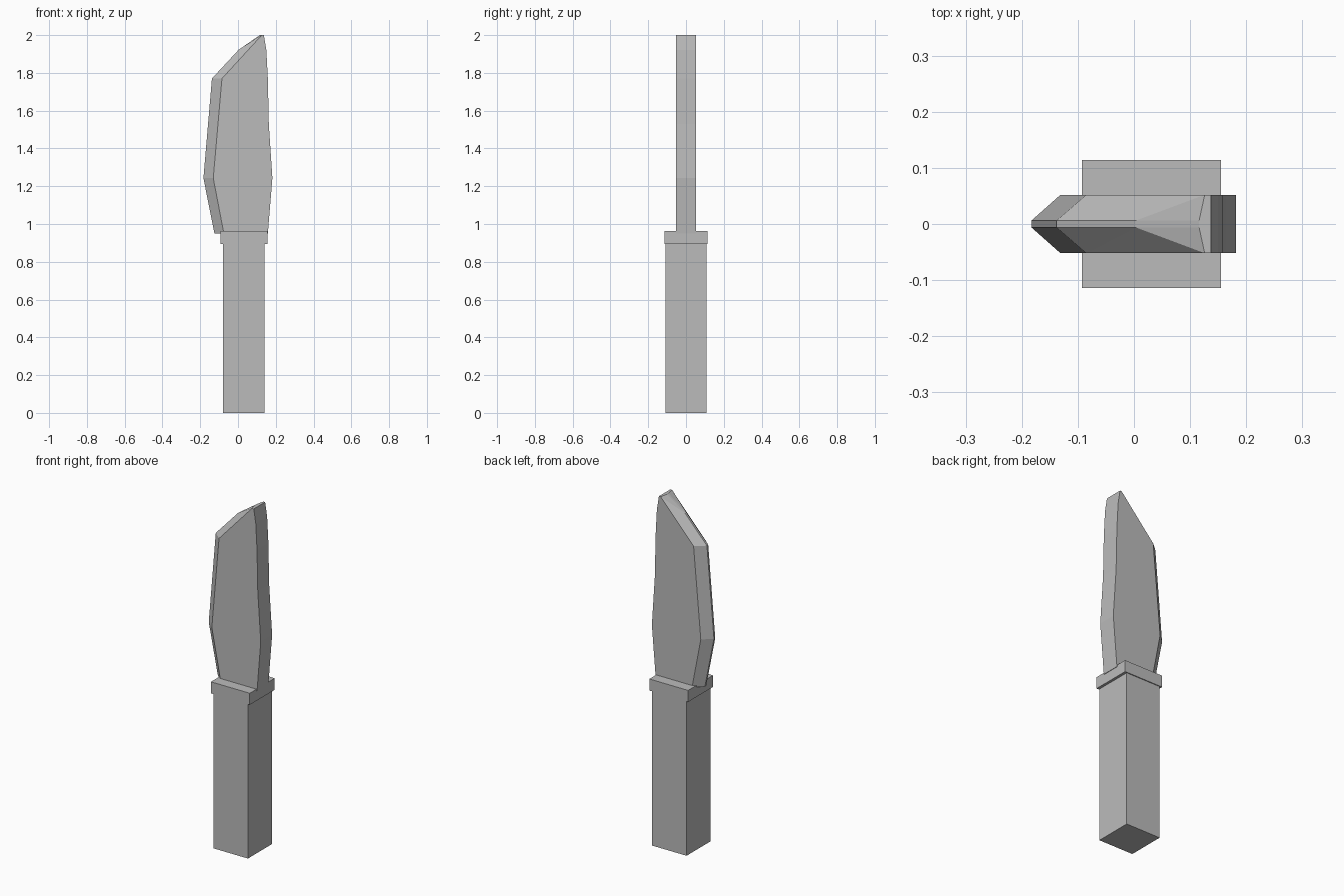
import bpy, bmesh

if "Cube" in bpy.data.objects:
    bpy.data.objects.remove(bpy.data.objects["Cube"])

grey = bpy.data.materials.new("plain grey")
grey.diffuse_color = (0.5, 0.5, 0.5, 1)
grey.use_nodes = True
grey.node_tree.nodes["Principled BSDF"].inputs["Base Color"].default_value = grey.diffuse_color


def finish(name, bm):
    bmesh.ops.recalc_face_normals(bm, faces=bm.faces)
    mesh = bpy.data.meshes.new(name)
    bm.to_mesh(mesh)
    bm.free()
    mesh.materials.append(grey)
    obj = bpy.data.objects.new(name, mesh)
    bpy.context.collection.objects.link(obj)


def box(name, x0, x1, half_y, z0, z1):
    bm = bmesh.new()
    bmesh.ops.create_cube(bm, size=1)
    for v in bm.verts:
        v.co = ((x0 + x1) / 2 + v.co.x * (x1 - x0),
                v.co.y * 2 * half_y,
                (z0 + z1) / 2 + v.co.z * (z1 - z0))
    finish(name, bm)


# Grip and guard
box("handle", -0.08, 0.14, 0.109, 0, 0.9)
box("guard", -0.093, 0.155, 0.114, 0.895, 0.962)

# Blade profiles (x, z): cutting edge, bevel line, back
edge = [(-0.125, 0.951), (-0.183, 1.243), (-0.138, 1.77), (0.003, 1.922), (0.116, 2.0)]
bevel = [(-0.075, 0.951), (-0.131, 1.243), (-0.085, 1.77), (0.126, 2.0)]
back = [(0.137, 2.0), (0.15, 1.92), (0.158, 1.77), (0.163, 1.53), (0.182, 1.243), (0.158, 0.951)]

bm = bmesh.new()
sides = []
for s in (-1, 1):
    e = [bm.verts.new((x, s * 0.006, z)) for x, z in edge]
    b = [bm.verts.new((x, s * 0.052, z)) for x, z in bevel]
    k = [bm.verts.new((x, s * 0.052, z)) for x, z in back]
    # Flat cheek, then the ground bevel up to the point
    bm.faces.new(b + k)
    for i in range(2):
        bm.faces.new((e[i], e[i + 1], b[i + 1], b[i]))
    for tri in ((e[2], e[3], b[2]), (e[3], b[3], b[2]), (e[3], e[4], b[3])):
        bm.faces.new(tri)
    sides.append(e + [b[3]] + k + [b[0]])

# Thin cutting edge, tip, back and base joining both sides
left, right = sides
n = len(left)
last = n - 2
for i in range(last):
    bm.faces.new((left[i], left[i + 1], right[i + 1], right[i]))
bm.faces.new((left[last], left[n - 1], left[0], right[0], right[n - 1], right[last]))
finish("blade", bm)
